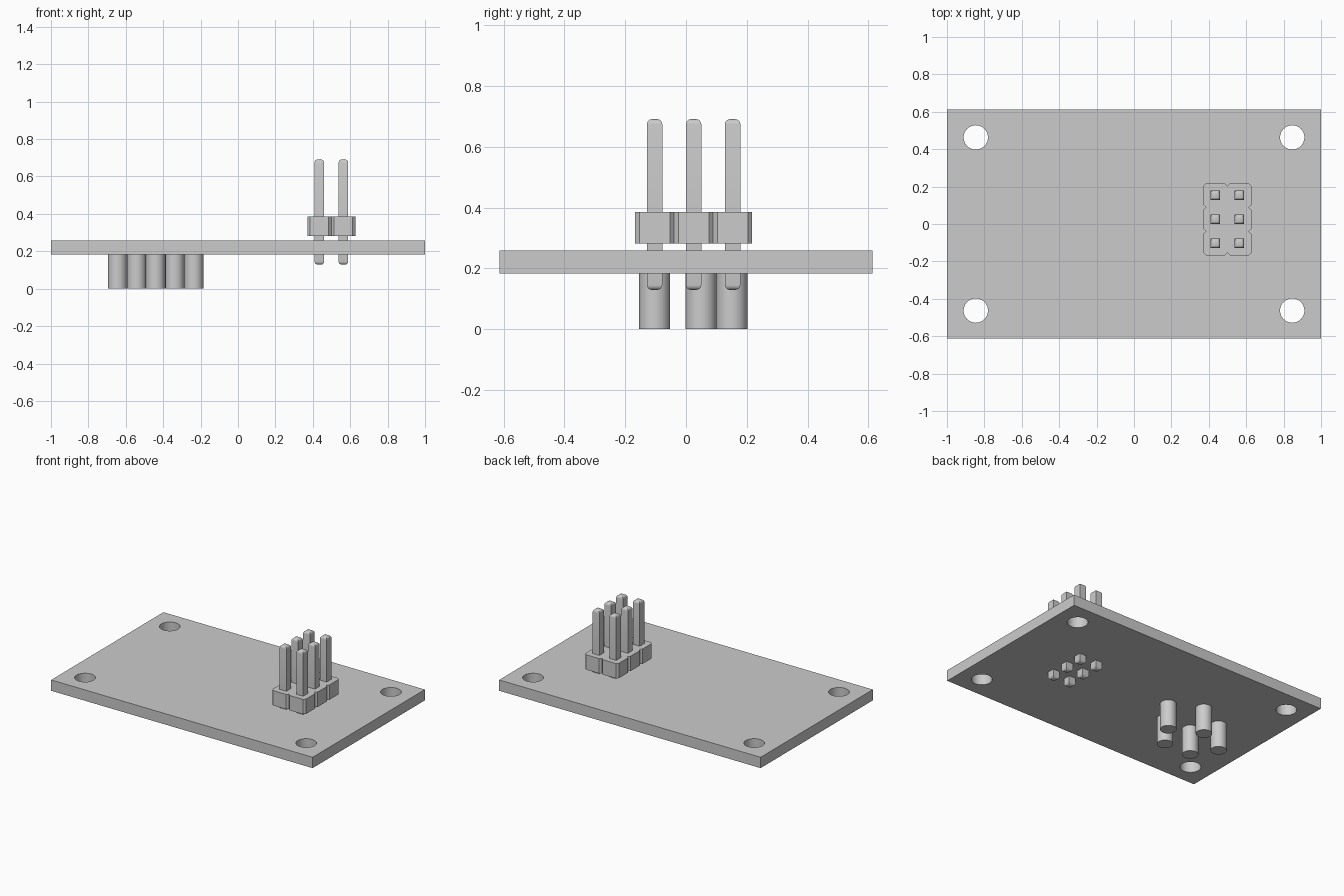
import bpy
import bmesh
from math import cos, sin, tau, radians
from mathutils import Vector

cube = bpy.data.objects.get("Cube")
if cube:
    bpy.data.objects.remove(cube, do_unlink=True)

GREY = (0.6, 0.6, 0.6, 1)
grey = bpy.data.materials.new("light_grey")
grey.use_nodes = True
grey.diffuse_color = GREY
grey.node_tree.nodes["Principled BSDF"].inputs["Base Color"].default_value = GREY

BOARD_BOTTOM, BOARD_TOP = 0.183, 0.258
PITCH = 0.1285
HEADER = Vector((0.499, 0.025))


def finish(obj, smooth=True):
    """Give the object its colour and shading."""
    obj.data.materials.clear()
    obj.data.materials.append(grey)
    bpy.ops.object.select_all(action="DESELECT")
    obj.select_set(True)
    bpy.context.view_layer.objects.active = obj
    if smooth:
        bpy.ops.object.shade_smooth_by_angle(angle=radians(35))
    else:
        bpy.ops.object.shade_flat()


def add_mesh(name, bm, smooth=True):
    bmesh.ops.recalc_face_normals(bm, faces=bm.faces[:])
    mesh = bpy.data.meshes.new(name)
    bm.to_mesh(mesh)
    bm.free()
    obj = bpy.data.objects.new(name, mesh)
    bpy.context.collection.objects.link(obj)
    finish(obj, smooth)


def plate(name, outlines, bottom, top, smooth=True):
    """Extruded flat shape; outlines inside the first become holes."""
    curve = bpy.data.curves.new(name, "CURVE")
    curve.dimensions = "2D"
    curve.fill_mode = "BOTH"
    curve.extrude = (top - bottom) / 2
    for points in outlines:
        spline = curve.splines.new("POLY")
        spline.points.add(len(points) - 1)
        for p, (x, y) in zip(spline.points, points):
            p.co = (x, y, 0, 1)
        spline.use_cyclic_u = True
    temp = bpy.data.objects.new(name, curve)
    bpy.context.collection.objects.link(temp)
    bpy.context.view_layer.update()
    mesh = bpy.data.meshes.new_from_object(
        temp.evaluated_get(bpy.context.evaluated_depsgraph_get()))
    bpy.data.objects.remove(temp, do_unlink=True)
    bm = bmesh.new()
    bm.from_mesh(mesh)
    bpy.data.meshes.remove(mesh)
    bmesh.ops.remove_doubles(bm, verts=bm.verts[:], dist=1e-5)
    bmesh.ops.translate(bm, verts=bm.verts[:], vec=(0, 0, (top + bottom) / 2))
    add_mesh(name, bm, smooth)


def circle(cx, cy, r, n=48):
    return [(cx + r * cos(tau * i / n), cy + r * sin(tau * i / n)) for i in range(n)]


# Board with four mounting holes
W, D = 1.0, 0.613
board = [[(-W, -D), (W, -D), (W, D), (-W, D)]]
board += [circle(sx * 0.846, sy * 0.463, 0.065) for sx in (-1, 1) for sy in (-1, 1)]
plate("board", board, BOARD_BOTTOM, BOARD_TOP)

# Header block: two by three cells with chamfered corners and notches
CHAMFER = 0.014
outline = []
corner = HEADER - Vector((PITCH, 1.5 * PITCH))
for cells, d in ((2, (1, 0)), (3, (0, 1)), (2, (-1, 0)), (3, (0, -1))):
    d = Vector(d)
    inward = Vector((-d.y, d.x))
    for k in range(cells):
        if k:
            outline.append(corner + d * k * PITCH + inward * CHAMFER)
        outline.append(corner + d * (k * PITCH + CHAMFER))
        outline.append(corner + d * ((k + 1) * PITCH - CHAMFER))
    corner = corner + d * cells * PITCH
plate("header_block", [outline], 0.282, 0.385, smooth=False)

# Square pins with rounded tips
PIN_LOW, PIN_HIGH, PIN_WIDTH = 0.129, 0.691, 0.051
for row in range(3):
    for col in range(2):
        bm = bmesh.new()
        bmesh.ops.create_cube(bm, size=1)
        bmesh.ops.scale(bm, verts=bm.verts[:],
                        vec=(PIN_WIDTH, PIN_WIDTH, PIN_HIGH - PIN_LOW))
        ends = [e for e in bm.edges
                if abs(e.verts[0].co.z - e.verts[1].co.z) < 0.01]
        bmesh.ops.bevel(bm, geom=ends, offset=0.017, segments=4,
                        profile=0.5, affect="EDGES")
        bmesh.ops.translate(bm, verts=bm.verts[:], vec=(
            HEADER.x + (col - 0.5) * PITCH,
            HEADER.y + (row - 1) * PITCH,
            (PIN_LOW + PIN_HIGH) / 2))
        add_mesh(f"pin_{row + 1}_{col + 1}", bm)

# Round legs in a zigzag under the board
for i, y in enumerate((0.05, -0.103, 0.151, -0.103, 0.05)):
    bpy.ops.mesh.primitive_cylinder_add(
        vertices=40, radius=0.051, depth=BOARD_BOTTOM,
        location=(-0.236 - i * 0.102, y, BOARD_BOTTOM / 2))
    leg = bpy.context.object
    leg.name = f"round_leg_{i + 1}"
    finish(leg)
